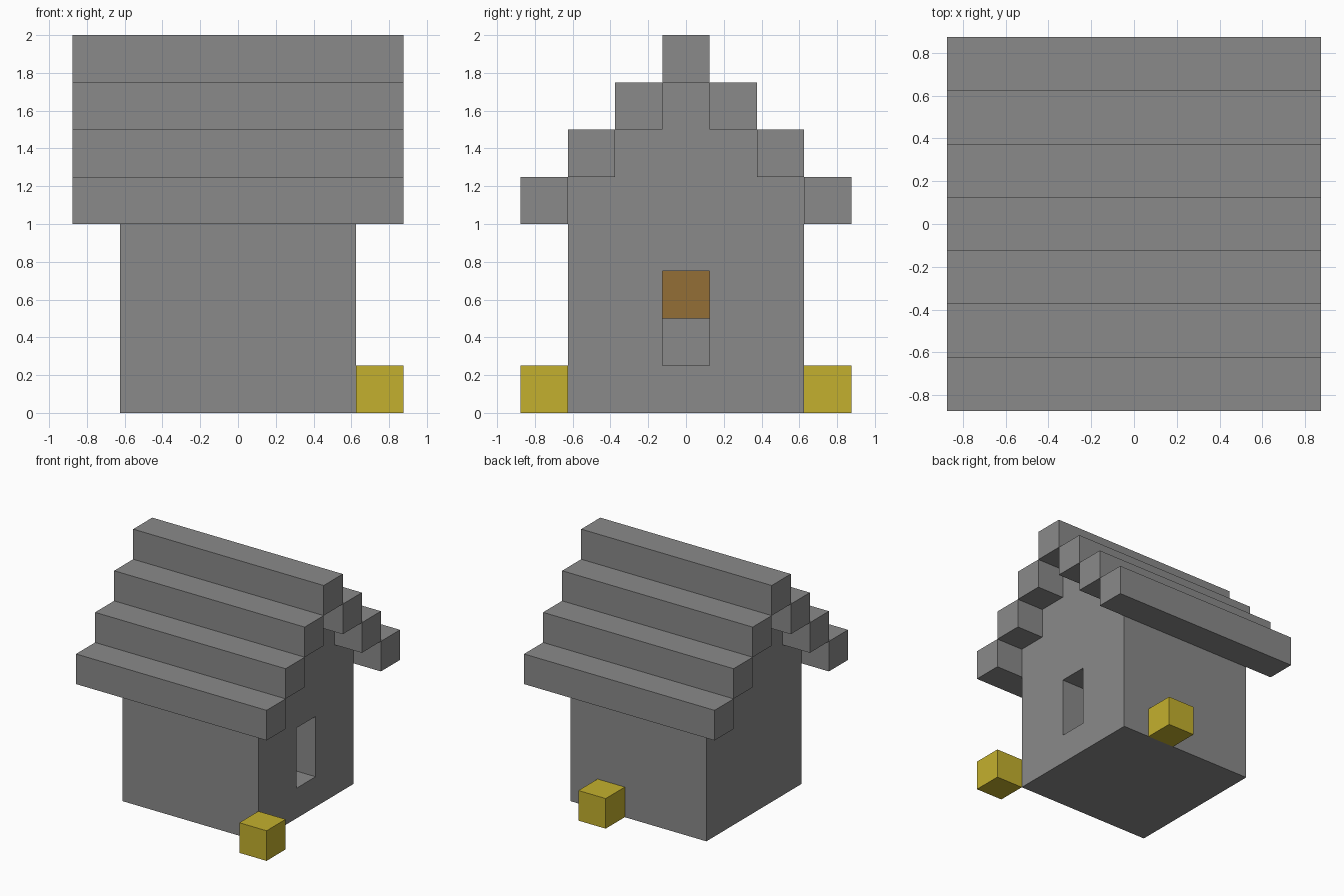
import bpy
import bmesh

if "Cube" in bpy.data.objects:
    bpy.data.objects.remove(bpy.data.objects["Cube"], do_unlink=True)

U = 0.25        # block size
HALF = U / 2


def make_material(name, rgb):
    """Flat material from 0-255 display values, converted to linear."""
    lin = [((c / 255 + 0.055) / 1.055) ** 2.4 for c in rgb]
    mat = bpy.data.materials.new(name)
    mat.use_nodes = True
    mat.diffuse_color = (*lin, 1)
    mat.node_tree.nodes["Principled BSDF"].inputs["Base Color"].default_value = (*lin, 1)
    return mat


def new_object(name, bm, mat=None):
    bmesh.ops.recalc_face_normals(bm, faces=bm.faces[:])
    mesh = bpy.data.meshes.new(name)
    bm.to_mesh(mesh)
    bm.free()
    obj = bpy.data.objects.new(name, mesh)
    bpy.context.collection.objects.link(obj)
    if mat:
        mesh.materials.append(mat)
    return obj


def box(name, lo, hi, mat=None):
    bm = bmesh.new()
    for v in bmesh.ops.create_cube(bm, size=1)["verts"]:
        v.co = [l if c < 0 else h for c, l, h in zip(v.co, lo, hi)]
    return new_object(name, bm, mat)


def cut(target, cutter):
    """Subtract the cutter, apply the result and discard the cutter."""
    cutter.hide_render = True
    mod = target.modifiers.new("cut", "BOOLEAN")
    mod.operation = "DIFFERENCE"
    mod.solver = "EXACT"
    mod.object = cutter
    bpy.context.view_layer.objects.active = target
    bpy.ops.object.modifier_apply(modifier=mod.name)
    bpy.data.objects.remove(cutter, do_unlink=True)


stone = make_material("stone grey", (138, 138, 138))
wood = make_material("wood brown", (148, 110, 54))
gold = make_material("hay yellow", (196, 176, 46))

# House body: stepped gable profile extruded along x
wall = 5 * HALF
steps = [(wall, 0), (wall, 5 * U)]
for i in (1, 2):
    y = wall - i * U
    steps += [(y, (4 + i) * U), (y, (5 + i) * U)]
profile = steps + [(-y, z) for y, z in reversed(steps)]
bm = bmesh.new()
end = bm.faces.new([bm.verts.new((-wall, y, z)) for y, z in profile])
moved = bmesh.ops.extrude_face_region(bm, geom=[end])["geom"]
bmesh.ops.translate(bm, vec=(2 * wall, 0, 0),
                    verts=[g for g in moved if isinstance(g, bmesh.types.BMVert)])
body = new_object("house_walls", bm, stone)

# Hollow room and the opening in the side gable
room = wall - U
cut(body, box("room_cutter", (-room, -room, U), (room, room, 7.5 * U)))
cut(body, box("opening_cutter", (0, -HALF, U), (1, HALF, 3 * U)))

# Roof: stepped beams overhanging all round, mirrored about the ridge
eave = 7 * HALF
for i in range(4):
    outer = eave - i * U
    z = (4 + i) * U
    sides = ("front", "back") if i < 3 else ("ridge",)
    for side in sides:
        y0 = outer - U if side == "back" else -outer
        box(f"roof_beam_{side}_{i + 1}", (-eave, y0, z), (eave, y0 + U, z + U), stone)

# Wooden block on the inner wall facing the opening
box("inner_wood_block", (-room, -HALF, 2 * U), (-room + U, HALF, 3 * U), wood)

# Yellow blocks on the ground outside
box("yellow_block_front", (wall, -eave, 0), (eave, -wall, U), gold)
box("yellow_block_back", (HALF, wall, 0), (HALF + U, eave, U), gold)
